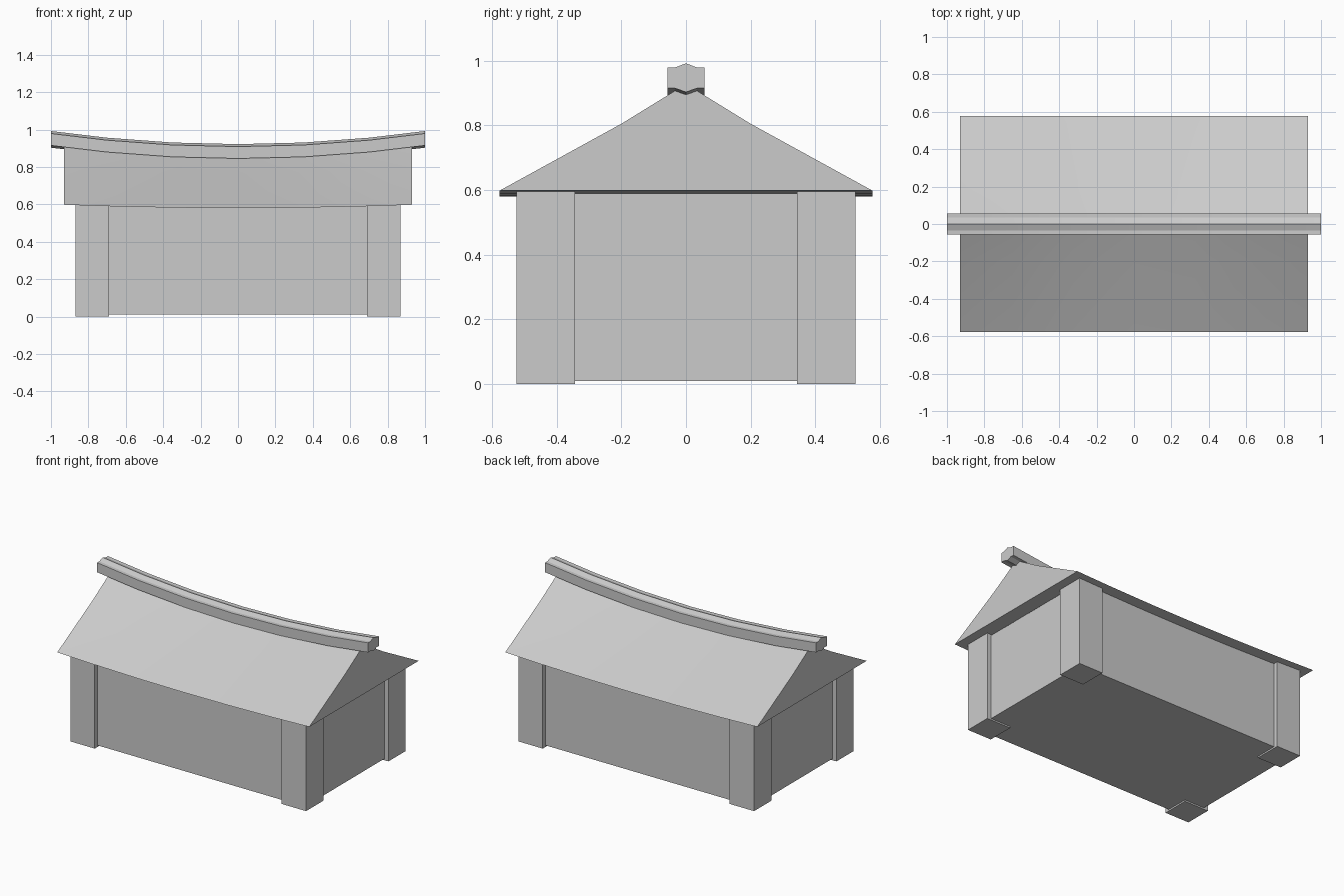
import bpy, bmesh

if "Cube" in bpy.data.objects:
    bpy.data.objects.remove(bpy.data.objects["Cube"])


def make_object(name, bm):
    bmesh.ops.recalc_face_normals(bm, faces=bm.faces)
    mesh = bpy.data.meshes.new(name)
    bm.to_mesh(mesh)
    bm.free()
    obj = bpy.data.objects.new(name, mesh)
    bpy.context.collection.objects.link(obj)
    return obj


def box(name, x, y, z):
    bm = bmesh.new()
    bmesh.ops.create_cube(bm, size=1)
    for v in bm.verts:
        v.co = [(lo + hi) / 2 + c * (hi - lo) for c, (lo, hi) in zip(v.co, (x, y, z))]
    return make_object(name, bm)


def sagging_bar(name, profile, half_length):
    """Sweep a (y, end z, sag) profile along x, dipping at the middle."""
    bm = bmesh.new()
    rings = []
    for t in (-1, -0.7, -0.35, 0, 0.35, 0.7, 1):
        rings.append([bm.verts.new((t * half_length, y, z - sag * (1 - t * t)))
                      for y, z, sag in profile])
    n = len(profile)
    for a, b in zip(rings, rings[1:]):
        for i in range(n):
            j = (i + 1) % n
            bm.faces.new((a[i], a[j], b[j], b[i]))
    bm.faces.new(rings[0])
    bm.faces.new(rings[-1])
    return make_object(name, bm)


def shade(obj):
    bpy.ops.object.select_all(action='DESELECT')
    obj.select_set(True)
    bpy.context.view_layer.objects.active = obj
    bpy.ops.object.shade_smooth_by_angle(angle=0.2)


# Wall block, slightly inset from the posts
box("walls", (-0.84, 0.84), (-0.495, 0.495), (0.01, 0.59))

# Corner posts, mirrored to all four corners
post = box("corner_posts", (0.69, 0.87), (0.343, 0.525), (0, 0.60))
mirror = post.modifiers.new("four_corners", 'MIRROR')
mirror.use_axis = (True, True, False)

# Solid gable roof, sagging most at the ridge
roof = sagging_bar("roof", [(-0.577, 0.598, 0.018), (-0.2, 0.805, 0.04),
                            (0, 0.928, 0.06),
                            (0.2, 0.805, 0.04), (0.577, 0.598, 0.018)], 0.93)
shade(roof)

# Curved ridge beam with peaked top and keeled underside
top = [(-0.057, 0.979), (-0.034, 0.979), (0, 0.992), (0.034, 0.979), (0.057, 0.979)]
bottom = [(0.057, 0.915), (0.034, 0.915), (0, 0.903), (-0.034, 0.915), (-0.057, 0.915)]
ridge = sagging_bar("ridge_beam", [(y, z, 0.07) for y, z in top + bottom], 1.0)
shade(ridge)
